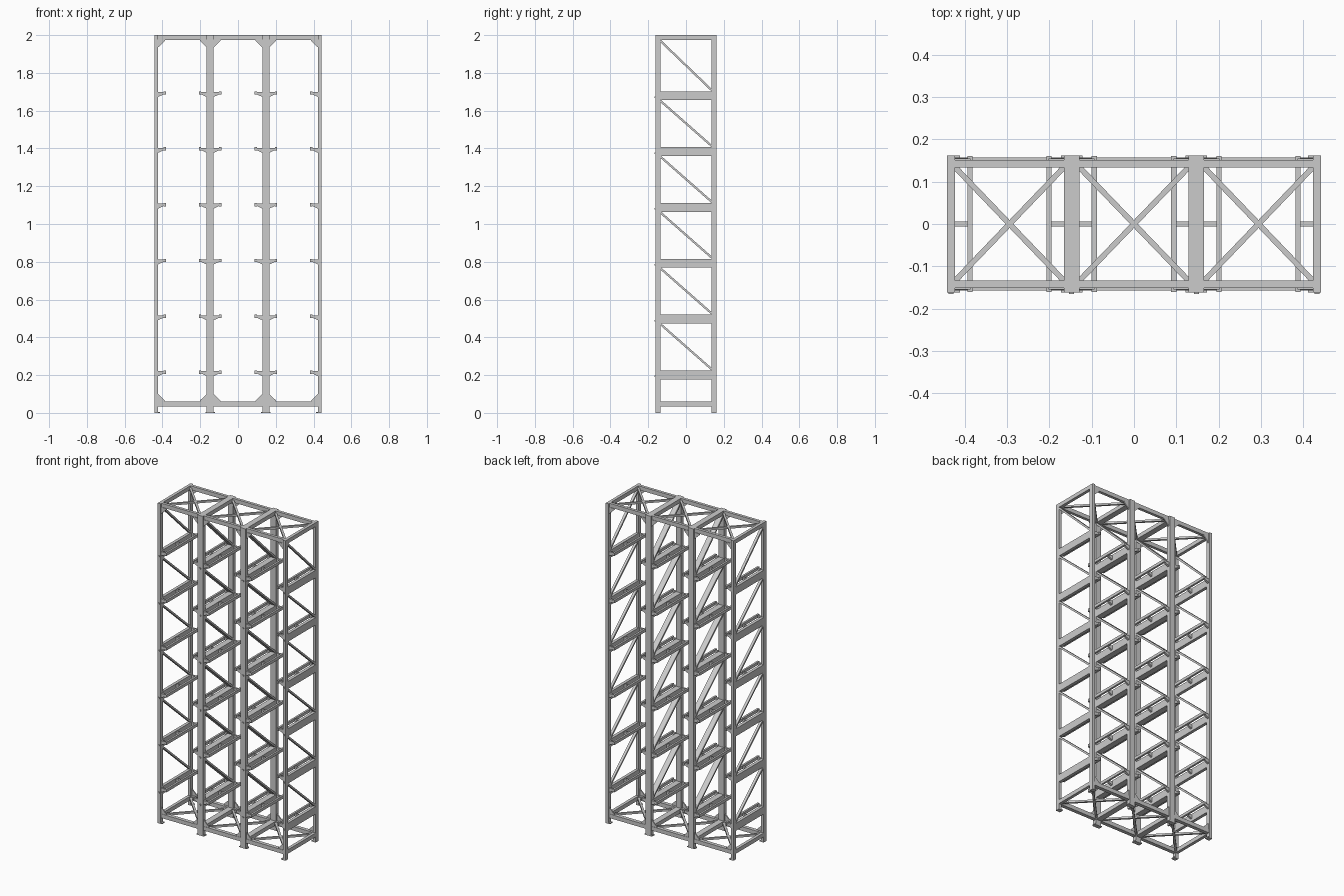
import bpy, bmesh, math
from mathutils import Vector

if "Cube" in bpy.data.objects:
    bpy.data.objects.remove(bpy.data.objects["Cube"])


def finish(name, bm):
    bmesh.ops.recalc_face_normals(bm, faces=bm.faces)
    me = bpy.data.meshes.new(name)
    bm.to_mesh(me)
    bm.free()
    ob = bpy.data.objects.new(name, me)
    bpy.context.collection.objects.link(ob)
    return ob


def box(bm, x0, x1, y0, y1, z0, z1):
    v = [bm.verts.new((x, y, z)) for x in (x0, x1) for y in (y0, y1) for z in (z0, z1)]
    for f in ((0, 1, 3, 2), (4, 6, 7, 5), (0, 4, 5, 1), (2, 3, 7, 6), (0, 2, 6, 4), (1, 5, 7, 3)):
        bm.faces.new([v[i] for i in f])


def prism(bm, pts, y0, y1):
    # extrude an x-z outline along y
    a = [bm.verts.new((x, y0, z)) for x, z in pts]
    b = [bm.verts.new((x, y1, z)) for x, z in pts]
    bm.faces.new(a)
    bm.faces.new(b)
    for i in range(len(pts)):
        j = (i + 1) % len(pts)
        bm.faces.new((a[i], a[j], b[j], b[i]))


def strut(bm, p, q, side, w, t):
    # rectangular bar from p to q, w wide along side, t thick across it
    p, q, side = Vector(p), Vector(q), Vector(side).normalized()
    n = (q - p).cross(side).normalized()
    s = [(-1, -1), (1, -1), (1, 1), (-1, 1)]
    ends = [[bm.verts.new(e + side * (a * w / 2) + n * (b * t / 2)) for a, b in s] for e in (p, q)]
    bm.faces.new(ends[0])
    bm.faces.new(ends[1])
    for i in range(4):
        j = (i + 1) % 4
        bm.faces.new((ends[0][i], ends[0][j], ends[1][j], ends[1][i]))


YO, YI = 0.162, 0.136              # outer and inner faces of the posts
frames = [(-0.442, -0.423), (-0.166, -0.129), (0.129, 0.166), (0.423, 0.442)]
levels = [0.225 + 0.2955 * i for i in range(6)]

posts, feet, ties, shelf_beams, diags = (bmesh.new() for _ in range(5))
rails, arms, stops = (bmesh.new() for _ in range(3))
for k, (a, b) in enumerate(frames):
    inner = k in (1, 2)
    # posts and foot plates
    for s in (-1, 1):
        y0, y1 = sorted((s * YI, s * YO))
        box(posts, a, b, y0, y1, 0.005, 2.0)
        l = 0.007 if inner else (0.011 if k == 3 else 0.0)
        r = 0.007 if inner else (0.011 if k == 0 else 0.0)
        box(feet, a - l, b + r, y0, y1, 0, 0.006)
    # cross ties at top and bottom of each ladder frame
    box(ties, a, b, -YI, YI, 1.975, 2.0)
    box(ties, a, b, -YI, YI, 0.035, 0.06)
    # deep beams at every shelf level, diagonals above them
    tops = levels[1:] + [2.02]
    for z, up in zip(levels, tops):
        box(shelf_beams, a, b, -YI, YI, z - 0.047, z)
        strut(diags, (0.5 * (a + b), -YI, up - 0.05), (0.5 * (a + b), YI, z + 0.006),
              (1, 0, 0), b - a - 0.003, 0.011)
        # ledge rails standing off the frame on tapered arms
        for s, e in ((-1, a), (1, b)):
            if (k == 0 and s < 0) or (k == 3 and s > 0):
                continue
            x0, x1 = sorted((e + s * 0.029, e + s * 0.041))
            box(rails, x0, x1, -YO + 0.001, YO - 0.001, z - 0.018, z)
            for y in (-0.15, 0, 0.15):
                prism(arms, [(e, z - 0.004), (e + s * 0.03, z - 0.004),
                             (e + s * 0.03, z - 0.016), (e, z - 0.03)], y - 0.006, y + 0.006)
        # small front stop on each post
        c = 0.5 * (a + b)
        box(stops, c - 0.006, c + 0.006, -0.166, -YO, z - 0.036, z - 0.028)

finish("posts", posts)
finish("foot_plates", feet)
finish("frame_cross_ties", ties)
finish("shelf_side_beams", shelf_beams)
finish("side_diagonals", diags)
finish("shelf_rails", rails)
finish("shelf_rail_arms", arms)
finish("front_stops", stops)

# bay parts: long beams, corner gussets, flat X braces
beams, gussets, braces = (bmesh.new() for _ in range(3))
for i in range(3):
    x0, x1 = frames[i][1], frames[i + 1][0]
    for s in (-1, 1):
        y0, y1 = sorted((s * 0.134, s * 0.152))
        box(beams, x0, x1, y0, y1, 1.975, 2.0)
        y0, y1 = sorted((s * 0.134, s * 0.157))
        box(beams, x0, x1, y0, y1, 0.035, 0.06)
        for x, d in ((x0, 0.036), (x1, -0.036)):
            y0, y1 = sorted((s * 0.148, s * 0.155))
            prism(gussets, [(x, 1.976), (x + d, 1.976), (x + d, 1.97), (x, 1.935)], y0, y1)
            prism(gussets, [(x, 0.059), (x + d, 0.059), (x + d, 0.065), (x, 0.1)], y0, y1)
    for z in (0.047, 1.983):
        for s in (-1, 1):
            p, q = Vector((x0 - 0.002, -s * 0.136, z)), Vector((x1 + 0.002, s * 0.136, z))
            strut(braces, p, q, (0, 0, 1), 0.012, 0.013)
finish("long_beams", beams)
finish("corner_gussets", gussets)
finish("cross_braces", braces)
